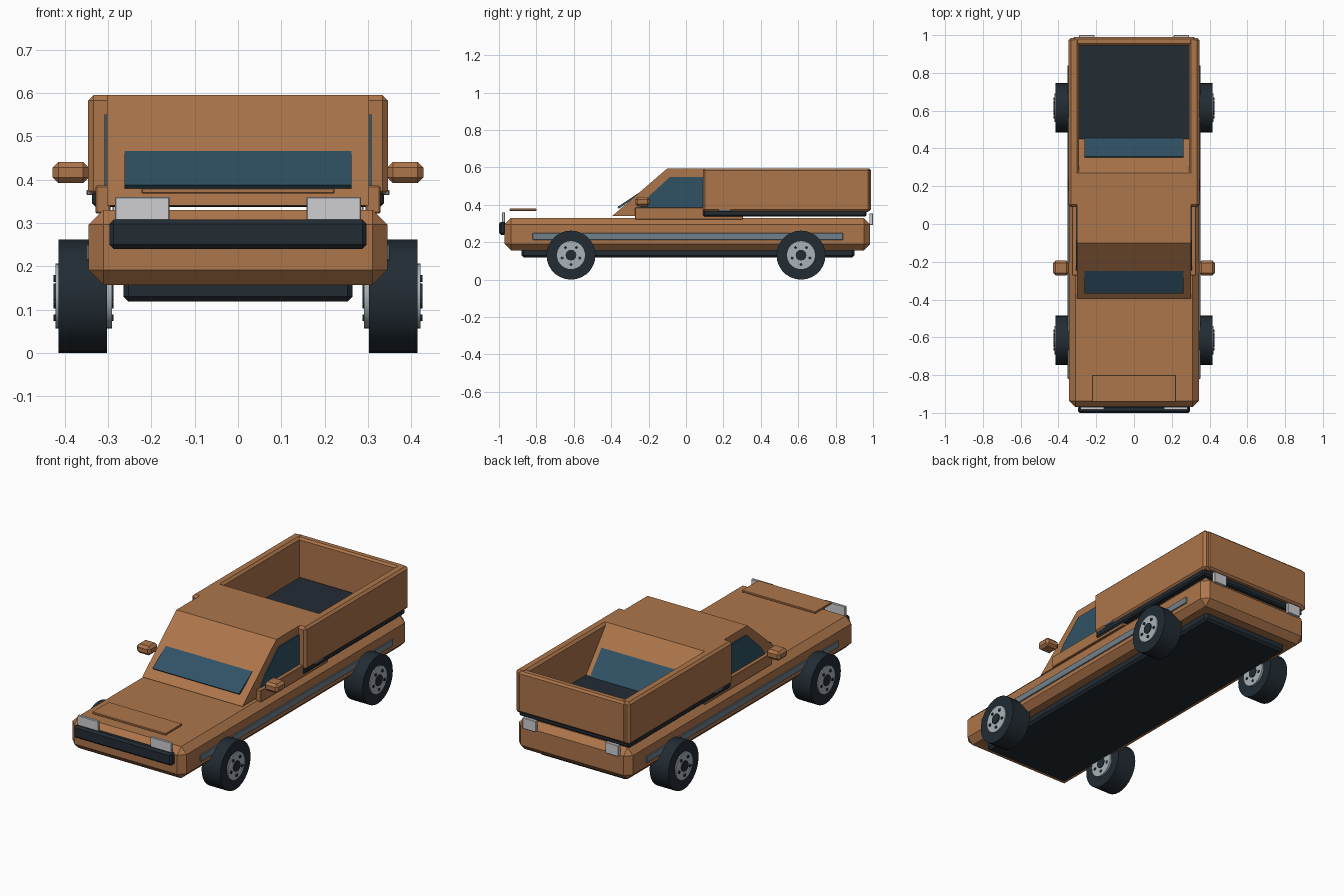
import bpy, bmesh, math
from mathutils import Matrix

if "Cube" in bpy.data.objects:
    bpy.data.objects.remove(bpy.data.objects["Cube"])


def material(name, rgb):
    m = bpy.data.materials.new(name)
    m.diffuse_color = (*rgb, 1)
    m.use_nodes = True
    m.node_tree.nodes["Principled BSDF"].inputs["Base Color"].default_value = m.diffuse_color
    return m


PAINT = material("copper paint", (0.42, 0.18, 0.07))
DARK = material("dark rubber", (0.016, 0.025, 0.034))
GLASS = material("tinted glass", (0.030, 0.085, 0.130))
TRIM = material("grey trim", (0.17, 0.22, 0.26))
RIM = material("rim metal", (0.40, 0.45, 0.48))
LAMP = material("lamp white", (0.62, 0.62, 0.64))


def finish(name, bm, mat, bevel=0):
    if bevel:
        bmesh.ops.bevel(bm, geom=bm.edges[:], offset=bevel, segments=1,
                        affect='EDGES', profile=0.5)
    bmesh.ops.recalc_face_normals(bm, faces=bm.faces[:])
    me = bpy.data.meshes.new(name)
    bm.to_mesh(me)
    bm.free()
    me.materials.append(mat)
    ob = bpy.data.objects.new(name, me)
    bpy.context.collection.objects.link(ob)
    return ob


def box(name, x, y, z, mat, bevel=0):
    """Box from (min, max) pairs, optionally chamfered."""
    bm = bmesh.new()
    bmesh.ops.create_cube(bm, size=1)
    for v in bm.verts:
        v.co = [a[0] if c < 0 else a[1] for c, a in zip(v.co, (x, y, z))]
    return finish(name, bm, mat, bevel)


def extrude_yz(name, pts, x0, x1, mat):
    """Side profile of (y, z) points extruded across x."""
    bm = bmesh.new()
    face = bm.faces.new([bm.verts.new((x0, y, z)) for y, z in pts])
    res = bmesh.ops.extrude_face_region(bm, geom=[face])
    for v in res["geom"]:
        if isinstance(v, bmesh.types.BMVert):
            v.co.x = x1
    return finish(name, bm, mat)


def disc(name, x0, x1, y, z, r, segs, mat, bevel=0):
    """Cylinder along x between x0 and x1."""
    bm = bmesh.new()
    bmesh.ops.create_cone(bm, cap_ends=True, segments=segs, radius1=r, radius2=r,
                          depth=abs(x1 - x0),
                          matrix=Matrix.Translation(((x0 + x1) / 2, y, z))
                          @ Matrix.Rotation(math.pi / 2, 4, 'Y'))
    ob = finish(name, bm, mat, bevel)
    for o in bpy.context.selected_objects:
        o.select_set(False)
    ob.select_set(True)
    bpy.context.view_layer.objects.active = ob
    bpy.ops.object.shade_smooth_by_angle(angle=math.radians(30))
    return ob


def span(s, a, b):
    return tuple(sorted((s * a, s * b)))


# Lower body and underframe
box("underframe", (-.265, .265), (-.88, .90), (.118, .20), DARK, .012)
box("lower_body", (-.345, .345), (-.97, .985), (.157, .33), PAINT, .034)

# Cab with raked windscreen and sloped back
extrude_yz("cab", [(-.395, .34), (-.10, .595), (.27, .595), (.478, .34)],
           -.303, .303, PAINT)
extrude_yz("windscreen", [(-.367, .388), (-.25, .466), (-.25, .458), (-.358, .380)],
           -.262, .262, GLASS)
extrude_yz("rear_window", [(.357, .497), (.468, .361), (.462, .356), (.351, .492)],
           -.262, .262, GLASS)

# Load bed
box("bed_floor", (-.337, .337), (.09, .965), (.337, .375), DARK, .008)
box("tailgate", (-.325, .325), (.945, .99), (.368, .593), PAINT, .01)

# Front end
box("hood_panel", (-.223, .223), (-.943, -.80), (.368, .380), PAINT, .002)
box("front_bumper", (-.297, .297), (-1.0, -.962), (.24, .308), DARK, .01)

# Parts repeated on both sides
for s, side in ((-1, "left"), (1, "right")):
    box(f"bed_wall_{side}", span(s, .29, .346), (.09, .985), (.362, .595), PAINT, .012)
    box(f"door_sill_{side}", span(s, .295, .329), (-.272, .305), (.322, .386), PAINT, .003)
    extrude_yz(f"side_window_{side}",
               [(-.245, .386), (-.205, .44), (-.085, .55), (.09, .55), (.09, .386)],
               s * .300, s * .308, GLASS)
    box(f"side_trim_{side}", span(s, .34, .351), (-.82, .84), (.213, .250), TRIM, .002)
    box(f"bed_latch_{side}", span(s, .335, .35), (.175, .24), (.364, .376), TRIM, .002)
    box(f"mirror_{side}", span(s, .345, .428), (-.273, -.193), (.392, .441), PAINT, .013)
    box(f"headlight_{side}", span(s, .158, .284), (-.983, -.968), (.29, .36), LAMP, .002)
    box(f"taillight_{side}", span(s, .21, .29), (.98, 1.0), (.293, .353), LAMP, .002)
    # Wheels: tyre, rim, hub cap and lug nuts
    for y, end in ((-.615, "front"), (.615, "rear")):
        tag, z = f"{end}_{side}", .131
        disc(f"tyre_{tag}", s * .302, s * .415, y, z, .131, 28, DARK)
        disc(f"rim_{tag}", s * .291, s * .421, y, z, .075, 24, RIM)
        disc(f"hub_{tag}", s * .288, s * .426, y, z, .029, 12, DARK)
        for i in range(5):
            a = math.radians(90 + 72 * i + 36)
            disc(f"lug_{tag}_{i}", s * .288, s * .426, y + .05 * math.cos(a),
                 z + .05 * math.sin(a), .008, 8, DARK)
